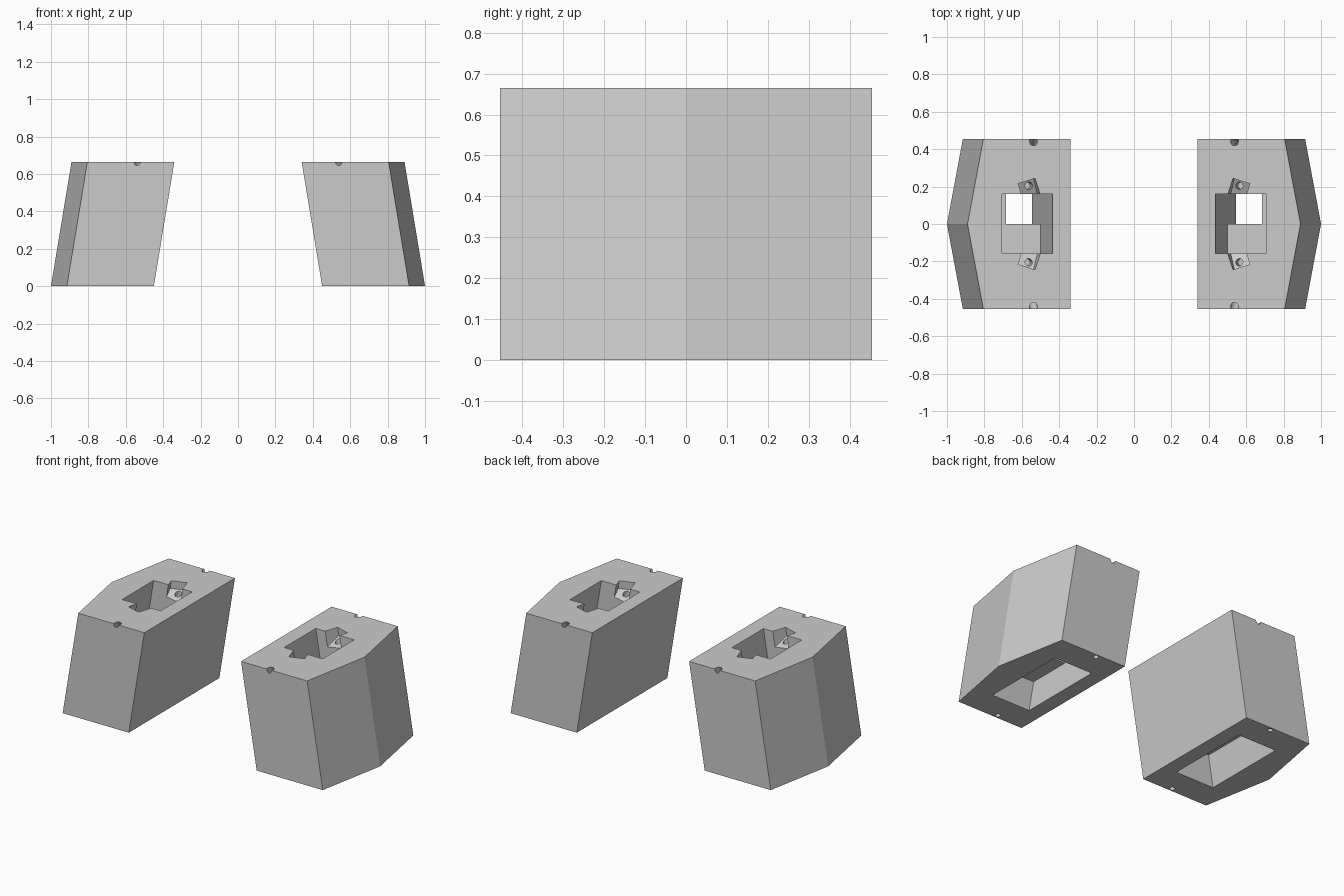
import bpy, bmesh, math
from mathutils import Matrix, Vector

if "Cube" in bpy.data.objects:
    bpy.data.objects.remove(bpy.data.objects["Cube"])

H = 0.665      # block height
LEAN = 0.165   # inward lean per unit of height; cutters are placed before the lean


def make_object(name, bm):
    bmesh.ops.recalc_face_normals(bm, faces=bm.faces)
    me = bpy.data.meshes.new(name)
    bm.to_mesh(me)
    bm.free()
    ob = bpy.data.objects.new(name, me)
    bpy.context.collection.objects.link(ob)
    return ob


def prism(name, outline, z0, z1):
    bm = bmesh.new()
    face = bm.faces.new([bm.verts.new((x, y, z0)) for x, y in outline])
    top = bmesh.ops.extrude_face_region(bm, geom=[face])["geom"]
    for v in top:
        if isinstance(v, bmesh.types.BMVert):
            v.co.z = z1
    return make_object(name, bm)


def box(name, x0, x1, y0, y1, z0, z1):
    return prism(name, [(x0, y0), (x1, y0), (x1, y1), (x0, y1)], z0, z1)


def drill(name, centre, tilt, radius, depth):
    bm = bmesh.new()
    m = Matrix.Translation(centre) @ Matrix.Rotation(tilt, 4, 'X')
    bmesh.ops.create_cone(bm, cap_ends=True, segments=16, radius1=radius,
                          radius2=radius, depth=depth, matrix=m)
    return make_object(name, bm)


# Block with a shallow pointed outer side
block = prism("slanted_blocks", [(0.45, -0.455), (0.915, -0.455), (1.0, 0),
                                 (0.915, 0.455), (0.45, 0.455)], 0, H)

# Upper recess, lower recess and the slot joining them
cutters = [
    box("upper_recess", 0.545, 0.815, -0.157, 0.16, 0.275, 0.8),
    box("lower_recess", 0.545, 0.815, -0.275, 0.275, -0.1, 0.2),
    box("joining_slot", 0.545, 0.731, 0, 0.16, 0.1, 0.4),
]

for s in (-1, 1):
    # Angled side pocket with a sloping floor
    bm = bmesh.new()
    bmesh.ops.create_cube(bm, size=1)
    turn = Matrix.Rotation(math.radians(-18 * s), 4, 'Z')
    for v in bm.verts:
        outer = v.co.y * s > 0
        z = 0.8 if v.co.z > 0 else (0.615 if outer else 0.55)
        p = turn @ Vector((v.co.x * 0.095, v.co.y * 0.13, 0))
        v.co = (0.664 + p.x, s * 0.168 + p.y, z)
    cutters.append(make_object("side_pocket", bm))
    # Screw hole in the pocket floor, slanted edge hole, and hole underneath
    cutters.append(drill("screw_hole", (0.662, s * 0.205, 0.57), 0, 0.02, 0.1))
    cutters.append(drill("edge_hole", (0.647, s * 0.44, 0.66), -s * math.radians(31), 0.021, 0.22))
    cutters.append(drill("base_hole", (0.645, s * 0.432, 0), 0, 0.016, 0.1))

for c in cutters:
    mod = block.modifiers.new(c.name, 'BOOLEAN')
    mod.operation = 'DIFFERENCE'
    mod.solver = 'EXACT'
    mod.object = c
    c.hide_render = True

# Bake the cuts, then lean the block inward
dg = bpy.context.evaluated_depsgraph_get()
block.data = bpy.data.meshes.new_from_object(block.evaluated_get(dg))
block.modifiers.clear()
for c in cutters:
    bpy.data.objects.remove(c)
for v in block.data.vertices:
    v.co.x -= LEAN * v.co.z

# Matching block on the other side
mirror = block.modifiers.new("mirror", 'MIRROR')
mirror.use_mirror_merge = False
